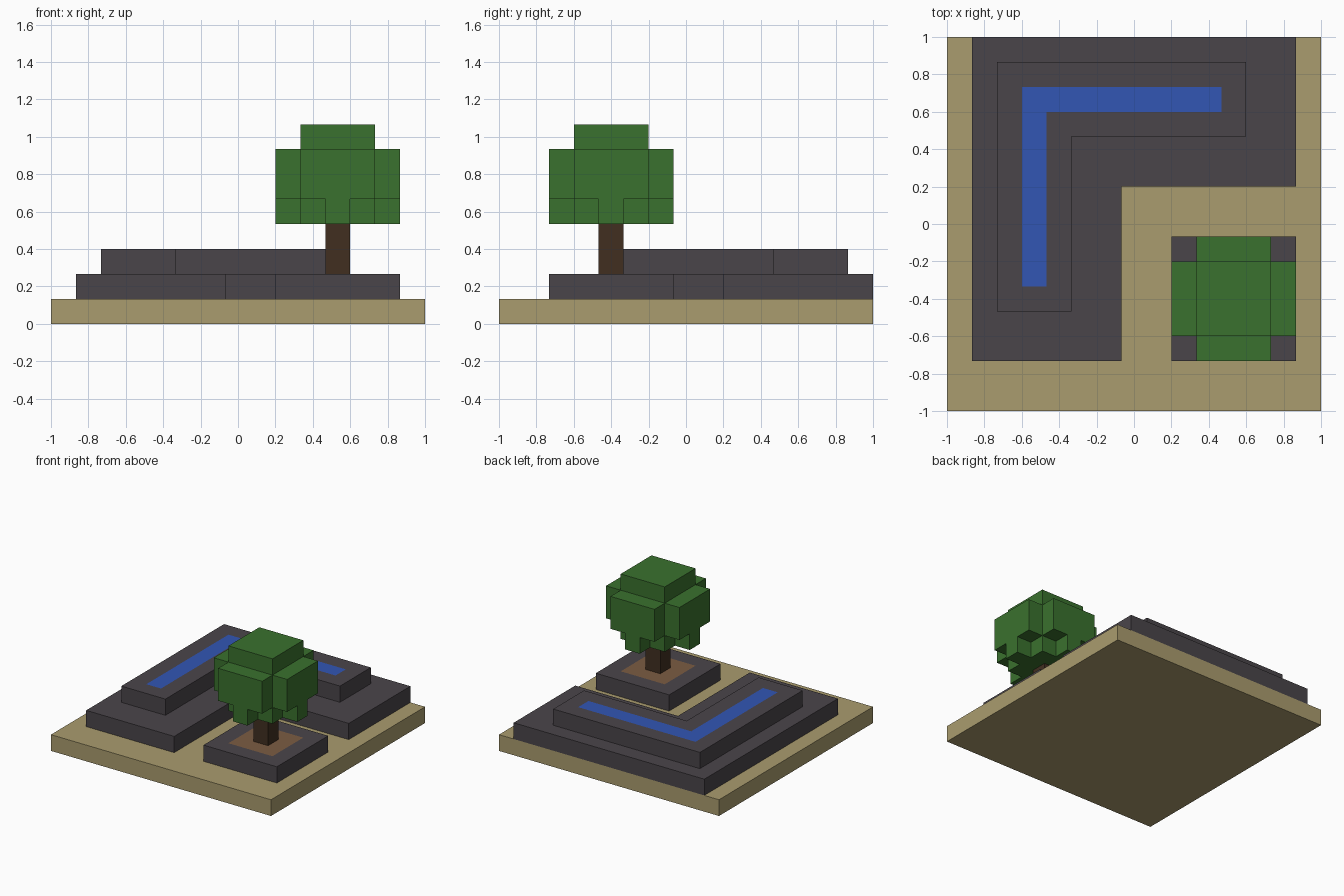
import bpy
import bmesh
from mathutils import Matrix

if "Cube" in bpy.data.objects:
    bpy.data.objects.remove(bpy.data.objects["Cube"], do_unlink=True)

U = 2 / 15          # one block; the base is fifteen blocks wide
TREE = (11.5, 4.5)  # tree centre, in blocks from the front right corner


def linear(c):
    return c / 12.92 if c <= 0.04045 else ((c + 0.055) / 1.055) ** 2.4


def material(name, hex_code):
    rgb = [linear(int(hex_code[i:i + 2], 16) / 255) for i in range(0, 6, 2)]
    mat = bpy.data.materials.new(name)
    mat.use_nodes = True
    mat.diffuse_color = (*rgb, 1)
    mat.node_tree.nodes["Principled BSDF"].inputs["Base Color"].default_value = (*rgb, 1)
    return mat


sand = material("sand", "AA9C6E")
stone = material("dark stone", "4A454A")
water = material("water blue", "3256B4")
soil = material("soil brown", "7C5C43")
bark = material("bark brown", "412F20")
leaf = material("leaf green", "3A712E")


def prism(name, outline, low, high, mat, inlay=None, bottom=False, top=True):
    """Extrude an outline given in blocks; an inlay colours an inset of the top."""
    mesh = bpy.data.meshes.new(name)
    bm = bmesh.new()
    floor = [bm.verts.new((x * U - 1, y * U - 1, low * U)) for x, y in outline]
    roof = [bm.verts.new((x * U - 1, y * U - 1, high * U)) for x, y in outline]
    for i in range(len(outline)):
        j = (i + 1) % len(outline)
        bm.faces.new((floor[i], floor[j], roof[j], roof[i]))
    if bottom:
        bm.faces.new(floor[::-1])
    if top:
        lid = bm.faces.new(roof)
        if inlay:
            bm.normal_update()
            bmesh.ops.inset_individual(bm, faces=[lid], thickness=U, use_even_offset=True)
            lid.material_index = 1
    bm.normal_update()
    bm.to_mesh(mesh)
    bm.free()
    mesh.materials.append(mat)
    if inlay:
        mesh.materials.append(inlay)
    obj = bpy.data.objects.new(name, mesh)
    bpy.context.scene.collection.objects.link(obj)
    return obj


def rect(x0, x1, y0, y1):
    return [(x0, y0), (x1, y0), (x1, y1), (x0, y1)]


def corner_shape(x0, x1, x2, y0, y1, y2):
    """L outline: a leg running to the front and an arm running to the left."""
    return [(x0, y0), (x1, y0), (x1, y1), (x2, y1), (x2, y2), (x0, y2)]


def four_fold(quarter):
    """Turn a quarter outline four times about the tree centre."""
    points = []
    for turn in range(4):
        for x, y in quarter:
            for _ in range(turn):
                x, y = -y, x
            points.append((TREE[0] + x, TREE[1] + y))
    return points


# Ground and stepped channel
prism("base", rect(0, 15, 0, 15), 0, 1, sand, bottom=True)
prism("lower_terrace", corner_shape(1, 7, 14, 2, 9, 15), 1, 2, stone)
prism("water_channel", corner_shape(2, 5, 12, 4, 11, 14), 2, 3, stone, inlay=water)

# Planter and tree
prism("planter", rect(9, 14, 2, 7), 1, 2, stone, inlay=soil)
prism("trunk", four_fold([(0.5, -0.5)]), 2, 4, bark, top=False)
prism("lower_leaves", four_fold([(2.5, -0.5), (2.5, 0.5), (1.5, 0.5), (1.5, 1.5), (0.5, 1.5)]),
      4, 5, leaf, bottom=True, top=False)
prism("middle_leaves", four_fold([(2.5, -1.5), (2.5, 1.5), (1.5, 1.5)]),
      5, 7, leaf, bottom=True)
prism("leaf_cap", four_fold([(1.5, -1.5)]), 7, 8, leaf)
